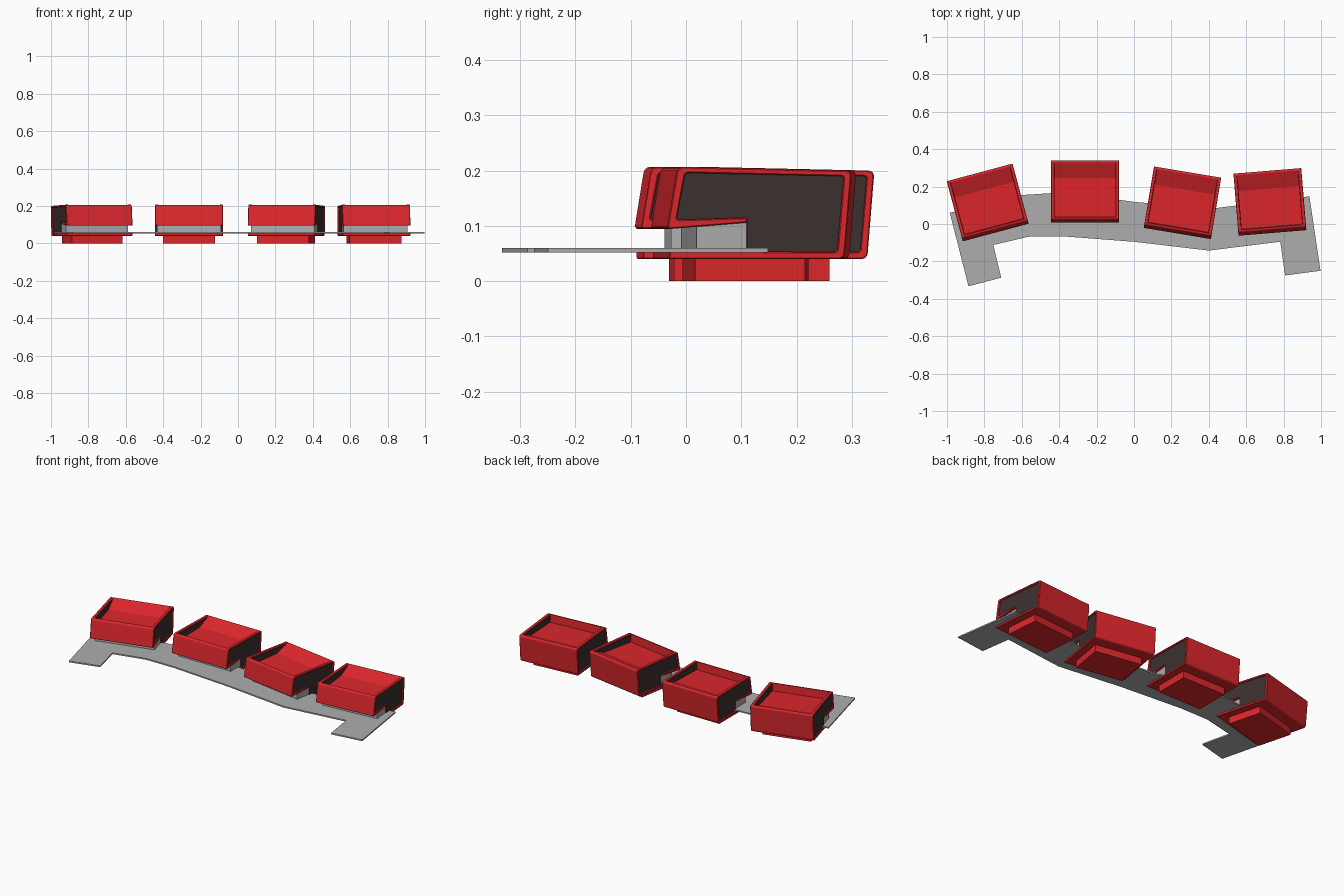
import bpy, bmesh, math
from mathutils import Vector

if "Cube" in bpy.data.objects:
    bpy.data.objects.remove(bpy.data.objects["Cube"])


def material(name, rgb):
    m = bpy.data.materials.new(name)
    m.diffuse_color = (*rgb, 1)
    m.use_nodes = True
    m.node_tree.nodes["Principled BSDF"].inputs["Base Color"].default_value = m.diffuse_color
    return m


RED = material("red_shell", (0.72, 0.02, 0.025))
DARK = material("dark_panel", (0.045, 0.03, 0.03))
GREY = material("floor_grey", (0.42, 0.42, 0.42))


def rounded(points):
    """Points are (u, v) or (u, v, r): corners with r become small arcs."""
    out, n = [], len(points)
    for i, p in enumerate(points):
        c = Vector(p[:2])
        if len(p) == 2:
            out.append(c)
            continue
        a = c + (Vector(points[i - 1][:2]) - c).normalized() * p[2]
        b = c + (Vector(points[(i + 1) % n][:2]) - c).normalized() * p[2]
        for t in (0, 0.25, 0.5, 0.75, 1):
            out.append(a * (1 - t) ** 2 + c * 2 * t * (1 - t) + b * t * t)
    return out


def prism(name, points, lo, hi, mat, axis="x", mesh_only=True):
    """Extrude a profile between lo and hi along the x or z axis."""
    bm = bmesh.new()
    pts = rounded(points)
    place = (lambda p, d: (d, p[0], p[1])) if axis == "x" else (lambda p, d: (p[0], p[1], d))
    face = bm.faces.new([bm.verts.new(place(p, lo)) for p in pts])
    ext = bmesh.ops.extrude_face_region(bm, geom=[face])
    step = (hi - lo, 0, 0) if axis == "x" else (0, 0, hi - lo)
    bmesh.ops.translate(bm, vec=step, verts=[g for g in ext["geom"] if isinstance(g, bmesh.types.BMVert)])
    bmesh.ops.recalc_face_normals(bm, faces=bm.faces)
    me = bpy.data.meshes.new(name)
    bm.to_mesh(me)
    bm.free()
    me.materials.append(mat)
    return me


def rect(y0, y1, z0, z1):
    return [(y0, z0), (y1, z0), (y1, z1), (y0, z1)]


# Side profiles of one seat pod (y, z)
OUTER = [(0.0, 0.04, 0.005), (0.318, 0.04, 0.012), (0.331, 0.2, 0.012)]
LIP = [(0.015, 0.207, 0.012), (-0.004, 0.094, 0.008), (0.141, 0.106)]
shell = OUTER + [(0.318, 0.2), (0.235, 0.165), (0.031, 0.16), (0.028, 0.206)] + LIP + [(0.141, 0.054), (0.0, 0.054)]
frame = OUTER + LIP + [(0.141, 0.115), (0.013, 0.111, 0.006), (0.029, 0.196, 0.006),
                       (0.317, 0.19, 0.006), (0.305, 0.053, 0.006), (0.0, 0.054)]
panel = [(0.141, 0.05), (0.308, 0.05), (0.321, 0.194), (0.025, 0.199), (0.009, 0.108), (0.141, 0.11)]

parts = [prism("seat_shell", shell, -0.168, 0.168, RED),
         prism("foot_base", rect(0.05, 0.25, 0, 0.045), -0.14, 0.14, RED),
         prism("slot_block", rect(0.05, 0.16, 0.055, 0.112), -0.172, 0.172, GREY)]
for side, s in (("left", -1), ("right", 1)):
    parts.append(prism(side + "_frame", frame, s * 0.164, s * 0.182, RED))
    parts.append(prism(side + "_panel", panel, s * 0.162, s * 0.176, DARK))

# Four pods along the floor strip: x, y, turn in degrees
for i, (x, y, turn) in enumerate([(-0.74, -0.043, 15), (-0.262, 0.01, 0),
                                  (0.232, -0.048, -9.5), (0.74, -0.045, 4.7)], 1):
    for me in parts:
        ob = bpy.data.objects.new(f"pod{i}_{me.name}", me)
        bpy.context.collection.objects.link(ob)
        ob.location = (x, y, 0)
        ob.rotation_euler = (0, 0, math.radians(turn))
        if "frame" in me.name:
            bev = ob.modifiers.new("edge_bevel", "BEVEL")
            bev.width = 0.002
            bev.segments = 1

# Winding floor strip
outline = [(-0.985, 0.06), (-0.885, -0.333), (-0.71, -0.287), (-0.752, -0.112), (-0.56, -0.067),
           (-0.38, -0.066), (0.0, -0.095), (0.4, -0.142), (0.782, -0.095), (0.808, -0.275),
           (0.997, -0.25), (0.938, 0.148), (0.8, 0.13), (0.42, 0.083), (0.0, 0.118),
           (-0.36, 0.17), (-0.6, 0.155)]
strip = bpy.data.objects.new("floor_strip", prism("floor_strip", outline, 0.052, 0.06, GREY, "z"))
bpy.context.collection.objects.link(strip)
